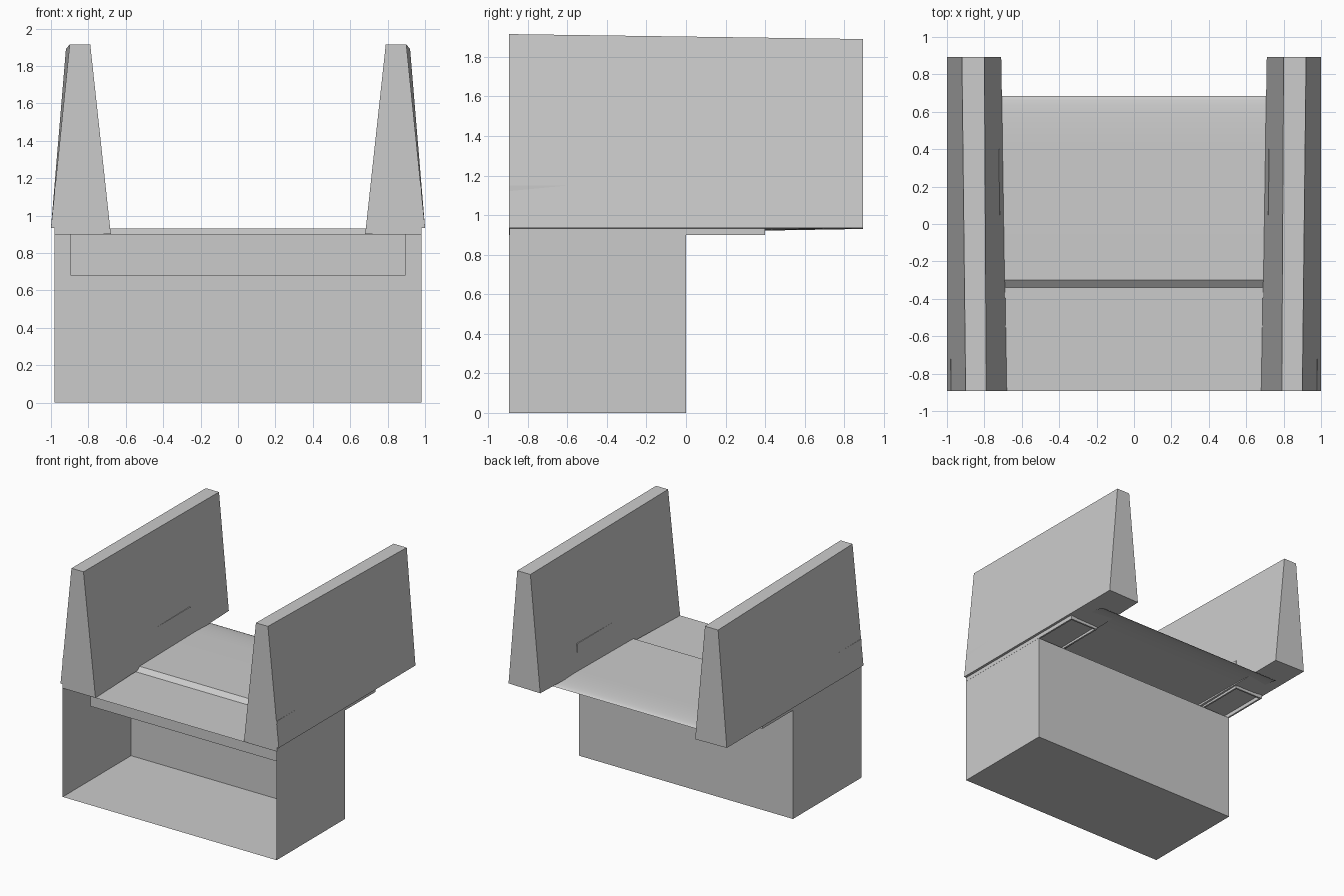
import bpy, bmesh, math

if "Cube" in bpy.data.objects:
    bpy.data.objects.remove(bpy.data.objects["Cube"])

BOX = [(0, 1, 3, 2), (4, 6, 7, 5), (0, 4, 5, 1), (2, 3, 7, 6), (0, 2, 6, 4), (1, 5, 7, 3)]
# face order: -x, +x, -y, +y, -z, +z


def mesh_object(name, verts, faces):
    bm = bmesh.new()
    vs = [bm.verts.new(v) for v in verts]
    for f in faces:
        bm.faces.new([vs[i] for i in f])
    me = bpy.data.meshes.new(name)
    bm.to_mesh(me)
    bm.free()
    ob = bpy.data.objects.new(name, me)
    bpy.context.collection.objects.link(ob)
    return ob


def box(name, x, y, z, skip=()):
    verts = [(a, b, c) for a in x for b in y for c in z]
    return mesh_object(name, verts, [f for i, f in enumerate(BOX) if i not in skip])


def mirror_x(ob):
    ob.modifiers.new("mirror", 'MIRROR').use_clip = False


# base: thin-walled box, open at the front
box("base", (-0.98, 0.98), (-0.894, 0), (0, 0.9), skip=(2,))

# arm: tapered slab, mirrored
arm = mesh_object("arm", [
    (0.68, -0.894, 0.90), (0.79, -0.894, 1.915),
    (0.71, 0.894, 0.93), (0.80, 0.894, 1.89),
    (1.0, -0.894, 0.935), (0.90, -0.894, 1.915),
    (1.0, 0.894, 0.935), (0.92, 0.894, 1.89)], BOX)
mirror_x(arm)

# arm support: thin-walled box inside each arm, open below
support = box("arm_support", (0.716, 0.981), (-0.893, 0.4), (0.9, 1.15), skip=(4,))
wall = support.modifiers.new("wall", 'SOLIDIFY')
wall.thickness = 0.02
wall.offset = -1
mirror_x(support)

# seat: sheet with a sloped front lip and a rounded rear edge
profile = [(-0.34, 0.90), (-0.30, 0.932), (0.4, 0.932)]
for i in range(1, 9):
    a = math.radians(90 * i / 8)
    profile.append((0.4 + 0.285 * math.sin(a), 0.9 + 0.032 * math.cos(a)))
verts = [(s * 0.895, y, z) for y, z in profile for s in (-1, 1)]
seat = mesh_object("seat", verts, [(2*i, 2*i+1, 2*i+3, 2*i+2) for i in range(len(profile) - 1)])
bpy.context.view_layer.objects.active = seat
seat.select_set(True)
bpy.ops.object.shade_smooth_by_angle(angle=math.radians(30))

# panel hanging below the lid inside the base
mesh_object("seat_apron", [(-0.895, -0.65, 0.68), (0.895, -0.65, 0.68),
                           (0.895, -0.65, 0.9), (-0.895, -0.65, 0.9)], [(0, 1, 2, 3)])
